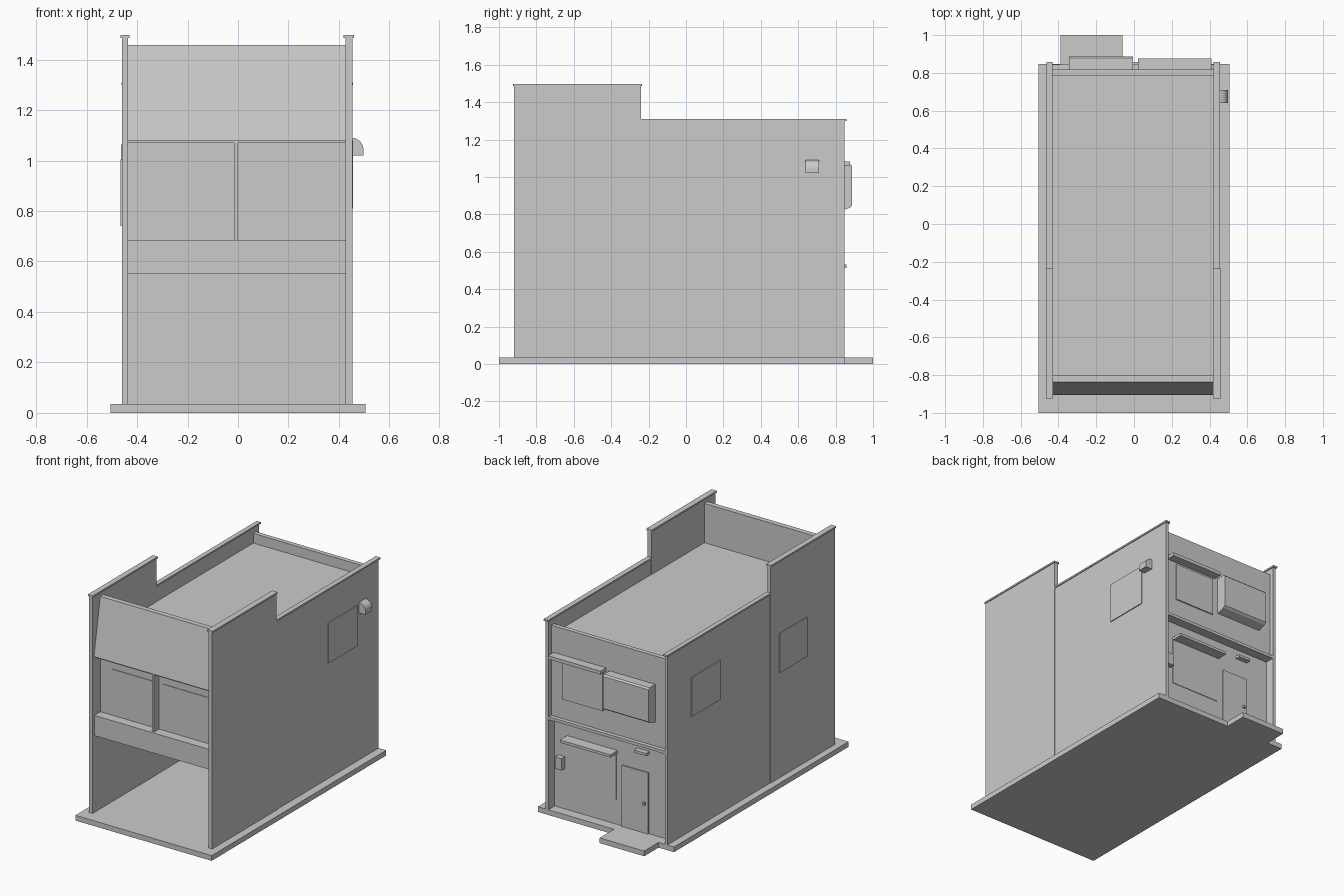
import bpy
import bmesh
import math

cube = bpy.data.objects.get("Cube")
if cube:
    bpy.data.objects.remove(cube, do_unlink=True)

# One plain concrete colour for the whole building
concrete = bpy.data.materials.new("light_grey_concrete")
concrete.use_nodes = True
grey = (0.6, 0.6, 0.6, 1)
concrete.diffuse_color = grey
concrete.node_tree.nodes["Principled BSDF"].inputs["Base Color"].default_value = grey


def finish(name, bm):
    bmesh.ops.recalc_face_normals(bm, faces=bm.faces)
    mesh = bpy.data.meshes.new(name)
    bm.to_mesh(mesh)
    bm.free()
    mesh.materials.append(concrete)
    obj = bpy.data.objects.new(name, mesh)
    bpy.context.collection.objects.link(obj)
    return obj


def extrude(name, outline, move):
    """Extrude a closed outline of 3D points along a vector."""
    bm = bmesh.new()
    face = bm.faces.new([bm.verts.new(p) for p in outline])
    out = bmesh.ops.extrude_face_region(bm, geom=[face], use_keep_orig=True)
    verts = [g for g in out["geom"] if isinstance(g, bmesh.types.BMVert)]
    bmesh.ops.translate(bm, verts=verts, vec=move)
    return finish(name, bm)


def box(name, x, y, z):
    corners = [(x[0], y[0], z[0]), (x[1], y[0], z[0]), (x[1], y[1], z[0]), (x[0], y[1], z[0])]
    return extrude(name, corners, (0, 0, z[1] - z[0]))


def side_profile(name, x, points):
    """Extrude a (y, z) profile across the x range."""
    return extrude(name, [(x[0], y, z) for y, z in points], (x[1] - x[0], 0, 0))


# Ground slab with the rear doorstep as part of its outline
FLOOR, BACK = 0.035, 0.848
slab = [(-0.505, -1), (0.505, -1), (0.505, BACK), (-0.06, BACK),
        (-0.06, 1), (-0.39, 1), (-0.39, BACK), (-0.505, BACK)]
extrude("ground_slab", [(x, y, 0) for x, y in slab], (0, 0, FLOOR))

# Party walls: tall, slightly wider front part and lower rear part, with caps
STEP = -0.24
for side, inner, outer in (("right", -0.437, -0.456), ("left", 0.427, 0.449)):
    s = math.copysign(1, outer)
    for part, y, top, grow in (("front", (-0.92, STEP), 1.486, 0.004),
                               ("rear", (STEP, BACK), 1.299, 0)):
        a, b = sorted((inner - s * grow / 2, outer + s * grow))
        box(f"{side}_wall_{part}", (a, b), y, (FLOOR, top))
        over = 0.006
        ends = (y[0] - 0.005, y[1] + 0.004) if part == "front" else (y[0], y[1] + 0.01)
        box(f"{side}_wall_cap_{part}", (a - over, b + over), ends, (top, top + 0.011))

SPAN = (-0.44, 0.43)
ROOF = 1.195

# Upper storey and rear ground floor wall
box("upper_storey", SPAN, (-0.835, 0.78), (0.55, ROOF))
box("rear_upper_wall", SPAN, (0.775, 0.817), (0.64, ROOF))
box("rear_parapet", SPAN, (0.787, 0.817), (ROOF, 1.26))
box("rear_lower_wall", SPAN, (0.755, 0.78), (FLOOR, 0.55))
box("rear_ledge", SPAN, (0.775, BACK - 0.004), (0.637, 0.657))

# Front: beam, window divider and sloping parapet
box("front_beam", SPAN, (-0.9, -0.835), (0.55, 0.685))
box("front_divider", (-0.016, 0), (-0.89, -0.835), (0.685, 1.07))
box("front_header", SPAN, (-0.893, -0.8), (1.07, 1.08))
side_profile("front_sloped_parapet", SPAN,
             [(-0.904, 1.08), (-0.837, 1.458), (-0.802, 1.458), (-0.802, 1.08)])
for side, x in (("right", (-0.352, -0.05)), ("left", (0.025, 0.375))):
    box(f"front_window_{side}", x, (-0.839, -0.83), (0.69, 0.995))

# Flat windows on the side walls
box("left_side_window", (0.445, 0.455), (0.31, 0.615), (0.81, 1.08))
box("right_side_window_rear", (-0.463, -0.454), (0.29, 0.597), (0.80, 1.063))
box("right_side_window_front", (-0.465, -0.458), (-0.62, -0.33), (0.74, 1.005))

# Quarter-round vent hood on the left wall
arc = [(0.449 + 0.048 * math.sin(t), 1.045 + 0.045 * math.cos(t))
       for t in (math.pi / 2 * i / 6 for i in range(7))]
hood = [(0.449, 1.02)] + arc + [(0.497, 1.02)]
extrude("vent_hood", [(x, 0.64, z) for x, z in hood], (0, 0.07, 0))

# Rear upper windows: canopy over a flat one, and a bay with a sloped underside
box("rear_window", (0.04, 0.34), (0.81, 0.825), (0.79, 1.045))
box("rear_window_canopy", (0.02, 0.41), (0.81, 0.876), (1.06, 1.083))
side_profile("rear_bay", (-0.345, -0.005),
             [(0.81, 0.815), (0.874, 0.834), (0.888, 0.845), (0.888, 1.06),
              (0.878, 1.07), (0.81, 1.07)])

# Rear ground floor: window with canopy, door, door light and wall box
box("rear_lower_window", (-0.03, 0.335), (0.775, 0.784), (0.2, 0.513))
box("rear_lower_canopy", (-0.04, 0.335), (0.775, 0.857), (0.513, 0.531))
box("rear_door", (-0.27, -0.075), (0.775, 0.788), (FLOOR, 0.445))
box("rear_door_handle", (-0.25, -0.235), (0.785, 0.801), (0.225, 0.243))
box("rear_door_light", (-0.275, -0.185), (0.775, 0.815), (0.57, 0.587))
box("rear_light_mount", SPAN, (0.765, 0.78), (0.55, 0.64))
box("rear_wall_box", (0.352, 0.4), (0.775, 0.815), (0.305, 0.385))
